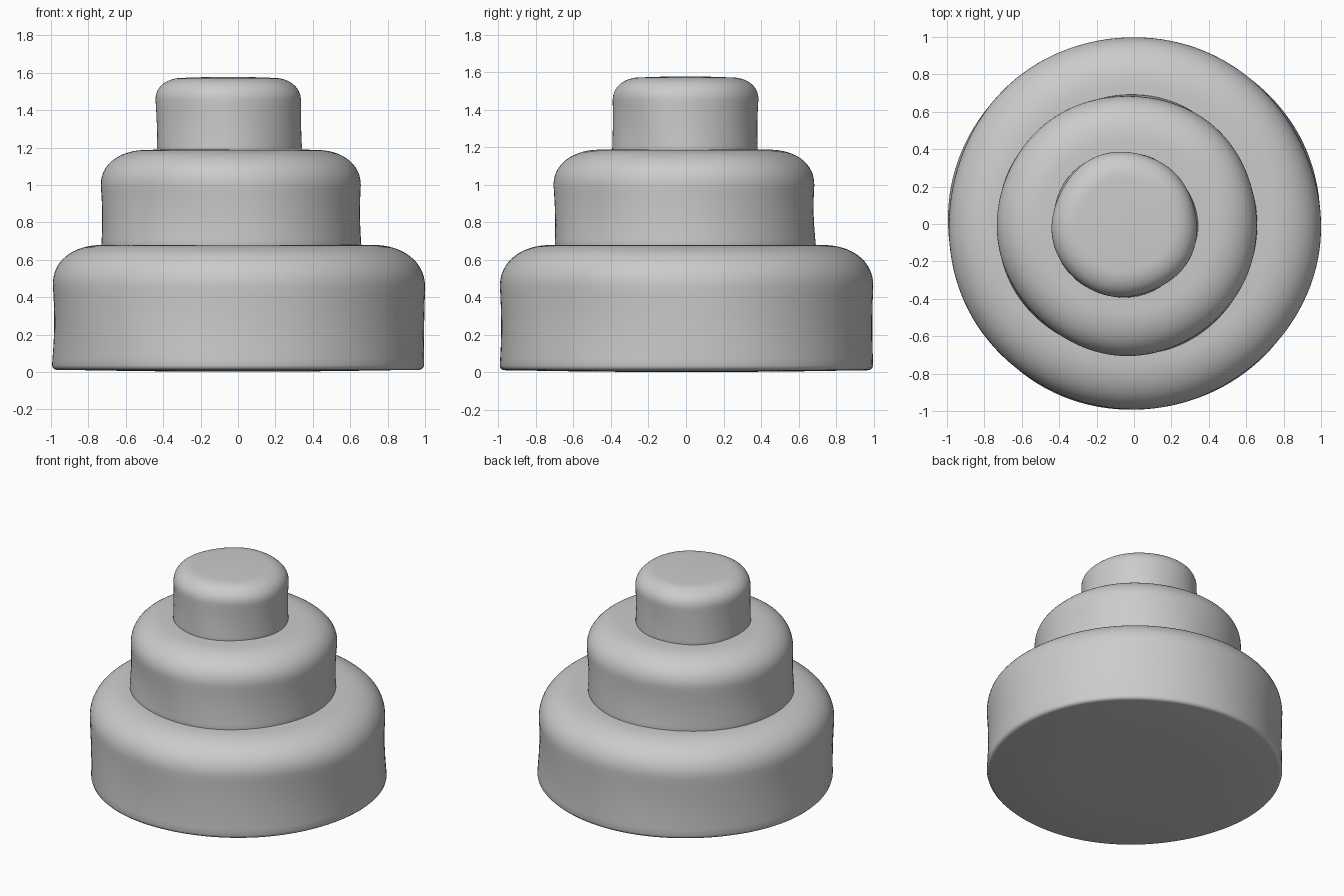
import bpy, bmesh, math

if "Cube" in bpy.data.objects:
    bpy.data.objects.remove(bpy.data.objects["Cube"])

SEGMENTS = 128


def wobble(angle, z, seed):
    # gentle hand-moulded unevenness of the side wall
    return (0.004 * math.sin(3 * angle + seed + 4 * z)
            + 0.003 * math.sin(5 * angle - 2 * seed + 7 * z))


def make_tier(name, cx, cy, radius, z0, z1, round_w, round_h, waist, foot, seed):
    # profile from the underside centre, up the wall and over the soft shoulder
    profile = [(0, z0 - foot * 0.4), (radius * 0.5, z0 - foot * 0.3), (radius - foot, z0)]
    for i in range(1, 4):
        a = math.pi / 2 * i / 3
        profile.append((radius - foot * (1 - math.sin(a)), z0 + foot * (1 - math.cos(a))))
    wall_top = z1 - round_h
    low = z0 + foot
    for i in range(1, 11):
        t = i / 10
        profile.append((radius - waist * math.sin(math.pi * t), low + (wall_top - low) * t))
    for i in range(1, 17):
        a = math.pi / 2 * i / 16
        profile.append((radius - round_w * (1 - max(math.cos(a), 0) ** 0.92),
                        wall_top + round_h * math.sin(a) ** 0.92))
    profile.append(((radius - round_w) * 0.5, z1 + 0.004))
    profile.append((0, z1 + 0.005))

    # spin the profile into rings
    bm = bmesh.new()
    rings = []
    for r, z in profile:
        if r == 0:
            rings.append([bm.verts.new((0, 0, z))])
            continue
        ring = []
        for k in range(SEGMENTS):
            a = 2 * math.pi * k / SEGMENTS
            rr = r * (1 + wobble(a, z, seed) / radius)
            ring.append(bm.verts.new((rr * math.cos(a), rr * math.sin(a), z)))
        rings.append(ring)
    for lower, upper in zip(rings, rings[1:]):
        for k in range(SEGMENTS):
            n = (k + 1) % SEGMENTS
            if len(lower) == 1:
                bm.faces.new((lower[0], upper[n], upper[k]))
            elif len(upper) == 1:
                bm.faces.new((lower[k], lower[n], upper[0]))
            else:
                bm.faces.new((lower[k], lower[n], upper[n], upper[k]))
    bmesh.ops.recalc_face_normals(bm, faces=bm.faces)
    for f in bm.faces:
        f.smooth = True
    mesh = bpy.data.meshes.new(name)
    bm.to_mesh(mesh)
    bm.free()
    obj = bpy.data.objects.new(name, mesh)
    obj.location = (cx, cy, 0)
    bpy.context.collection.objects.link(obj)
    return obj


# three stacked tiers, each slightly off centre and sunk into the one below
make_tier("bottom_tier", 0.0, 0.003, 0.995, 0.012, 0.68, 0.28, 0.22, 0.006, 0.025, 0.4)
make_tier("middle_tier", -0.035, -0.005, 0.695, 0.665, 1.188, 0.25, 0.19, 0.006, 0.01, 1.7)
make_tier("top_tier", -0.052, -0.004, 0.388, 1.175, 1.573, 0.15, 0.12, 0.003, 0.01, 3.1)
